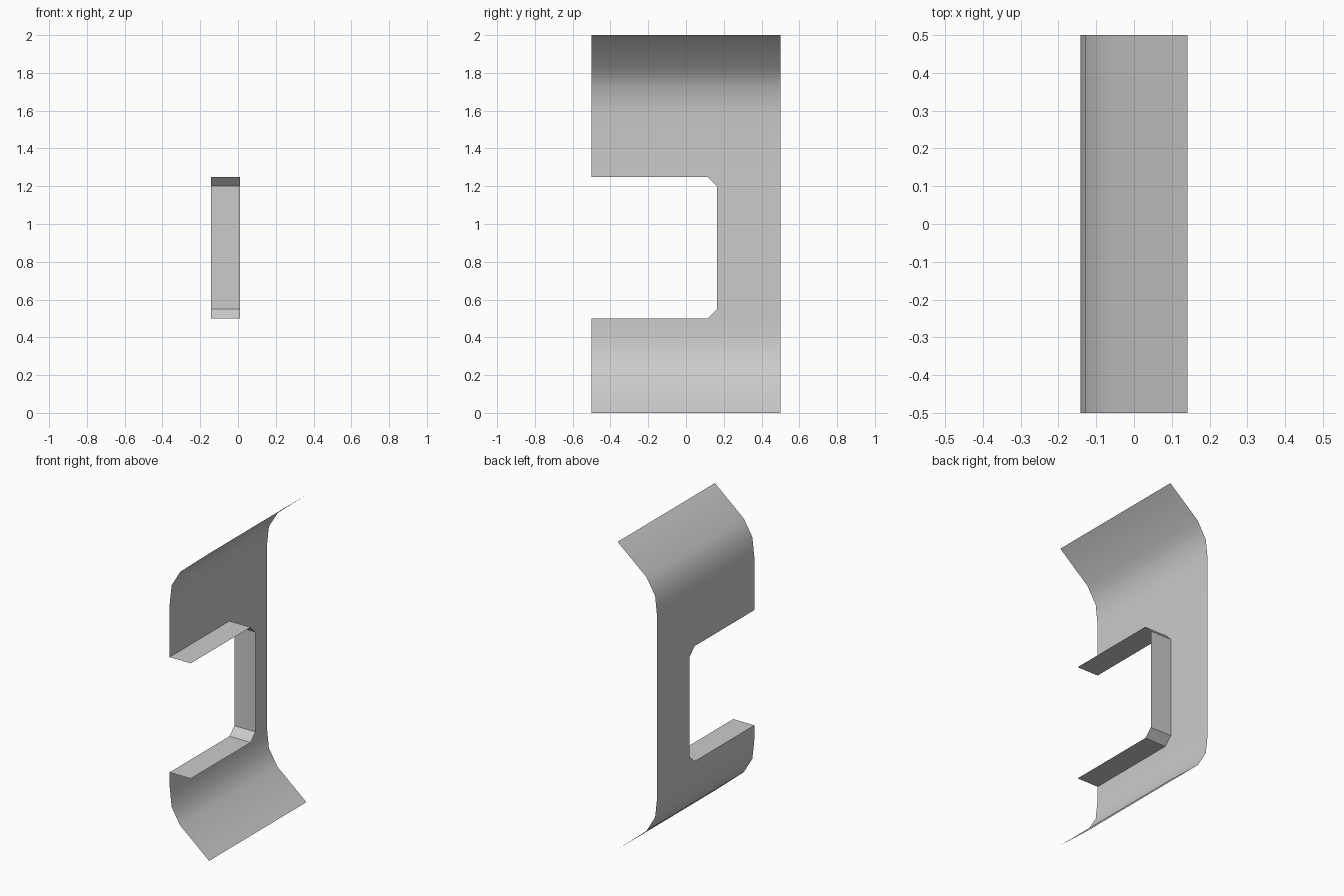
import bpy, bmesh

cube = bpy.data.objects.get("Cube")
if cube:
    bpy.data.objects.remove(cube, do_unlink=True)

grey = bpy.data.materials.new("light_grey")
grey.use_nodes = True
colour = (0.6, 0.6, 0.6, 1)
grey.diffuse_color = colour
grey.node_tree.nodes["Principled BSDF"].inputs["Base Color"].default_value = colour

WALL_X, LIP_X = -0.142, 0.01
FRONT, BACK = -0.5, 0.5
# notch outline in (y, z), with chamfered inner corners
notch = [(FRONT, 0.5), (0.115, 0.5), (0.165, 0.55),
         (0.165, 1.2), (0.115, 1.25), (FRONT, 1.25)]
# curved flange section in (x, z), from the outer edge to the flat wall
flange = [(0.142, 0), (-0.066, 0.175), (-0.128, 0.28), (WALL_X, 0.41)]


def finish(name, bm):
    bmesh.ops.remove_doubles(bm, verts=bm.verts, dist=0.0001)
    mesh = bpy.data.meshes.new(name)
    bm.to_mesh(mesh)
    bm.free()
    obj = bpy.data.objects.new(name, mesh)
    bpy.context.collection.objects.link(obj)
    mesh.materials.append(grey)
    bpy.ops.object.select_all(action="DESELECT")
    obj.select_set(True)
    bpy.context.view_layer.objects.active = obj
    bpy.ops.object.shade_smooth_by_angle(angle=0.6)


def face(bm, points):
    bm.faces.new([bm.verts.new(p) for p in points])


# panel: flat wall around the notch, with a curved flange above and below
bm = bmesh.new()
bottom = flange + [(WALL_X, 0.5)]
top = [(x, 2 - z) for x, z in reversed(flange)]
top.insert(0, (WALL_X, 1.25))
for section in (bottom, top):
    for (x1, z1), (x2, z2) in zip(section, section[1:]):
        # split at the notch corner so the wall joins without gaps
        for a, b in ((FRONT, 0.115), (0.115, BACK)):
            face(bm, [(x1, a, z1), (x1, b, z1), (x2, b, z2), (x2, a, z2)])
for (y1, z1), (y2, z2) in zip(notch[1:], notch[2:5]):
    face(bm, [(WALL_X, y1, z1), (WALL_X, BACK, z1),
              (WALL_X, BACK, z2), (WALL_X, y2, z2)])
finish("curved_panel", bm)

# lip: thin strip following the notch edge
bm = bmesh.new()
for (y1, z1), (y2, z2) in zip(notch, notch[1:]):
    face(bm, [(WALL_X, y1, z1), (LIP_X, y1, z1),
              (LIP_X, y2, z2), (WALL_X, y2, z2)])
finish("notch_lip", bm)
